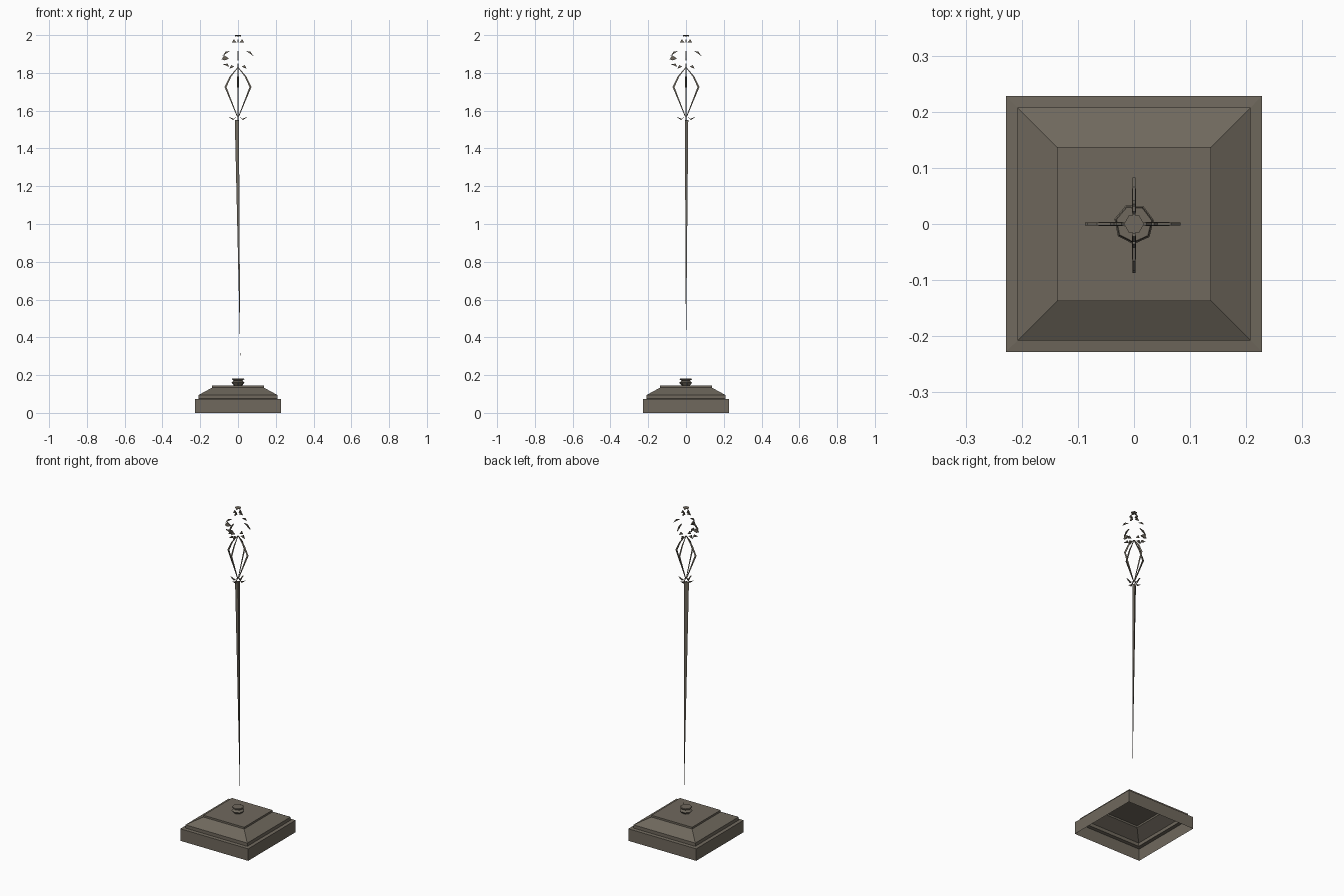
import bpy, math
from mathutils import Vector, Matrix

if "Cube" in bpy.data.objects:
    bpy.data.objects.remove(bpy.data.objects["Cube"])

metal = bpy.data.materials.new("weathered bronze")
metal.diffuse_color = (0.16, 0.14, 0.11, 1)
metal.use_nodes = True
metal.node_tree.nodes["Principled BSDF"].inputs["Base Color"].default_value = metal.diffuse_color


def make(name, verts, faces):
    me = bpy.data.meshes.new(name)
    me.from_pydata([tuple(v) for v in verts], [], faces)
    me.materials.append(metal)
    me.update()
    ob = bpy.data.objects.new(name, me)
    bpy.context.collection.objects.link(ob)
    return ob


def loft(name, profile, sides, phase=0.0, cap_top=True):
    """Stack of polygon rings given as (radius, height)."""
    verts, faces = [], []
    for r, z in profile:
        for i in range(sides):
            a = phase + math.tau * i / sides
            verts.append((r * math.cos(a), r * math.sin(a), z))
    for k in range(len(profile) - 1):
        for i in range(sides):
            j = (i + 1) % sides
            faces.append((k * sides + i, k * sides + j, (k + 1) * sides + j, (k + 1) * sides + i))
    if cap_top:
        n = (len(profile) - 1) * sides
        faces.append(tuple(range(n, n + sides)))
    return make(name, verts, faces)


def shard(name, pts, angle, thick=0.003):
    """Thin triangular leaf lying in a vertical radial plane; pts are (radius, height)."""
    rot = Matrix.Rotation(angle, 3, 'Z')
    verts = [rot @ Vector((r, s * thick, z)) for s in (-1, 1) for r, z in pts]
    n = len(pts)
    faces = [tuple(range(n)), tuple(range(2 * n - 1, n - 1, -1))]
    faces += [(i, i + n, (i + 1) % n + n, (i + 1) % n) for i in range(n)]
    return make(name, verts, faces)


def rib(name, path, angle):
    """Ridged strip; path rows are (outer radius, inner radius, height, half width)."""
    rot = Matrix.Rotation(angle, 3, 'Z')
    verts, faces = [], []
    for ro, ri, z, w in path:
        verts += [rot @ Vector(p) for p in ((ro, 0, z), (ri, w, z), (ri, -w, z))]
    for k in range(len(path) - 1):
        for i in range(3):
            j = (i + 1) % 3
            faces.append((3 * k + i, 3 * k + j, 3 * k + 3 + j, 3 * k + 3 + i))
    return make(name, verts, faces)


# Stepped square plinth, open underneath
R2 = math.sqrt(2)
steps = [(0.228, 0), (0.228, 0.073), (0.208, 0.075), (0.208, 0.095), (0.137, 0.134), (0.137, 0.145)]
loft("plinth", [(r * R2, z) for r, z in steps], 4, math.pi / 4)

# Faceted collar on the plinth
loft("collar", [(0.022, 0.145), (0.036, 0.160), (0.024, 0.170), (0.034, 0.178), (0.032, 0.183)], 7, 0.2)

# Needle-like pole, widening upward
make("pole",
     [(-0.017, -0.004, 1.55), (0.005, -0.006, 1.55), (0.004, 0.012, 1.55), (0.012, 0, 0.30)],
     [(0, 1, 2), (0, 3, 1), (1, 3, 2), (2, 3, 0)])
shard("pole_splinter", [(0.015, 0.195), (0.017, 0.195), (0.017, 0.215)], 0, 0.001)

# Finial: four-fold cage ribs, bottom leaves and upper leaf shards
rib_path = [(0.006, 0.002, 1.57, 0.002), (0.071, 0.061, 1.725, 0.004),
            (0.045, 0.036, 1.78, 0.004), (0.004, 0.0, 1.828, 0.002)]
leaves = {
    "bottom_leaf": [(0.0, 1.575), (0.022, 1.557), (0.050, 1.568), (0.026, 1.549)],
    "shoulder_leaf": [(0.020, 1.832), (0.045, 1.822), (0.036, 1.842)],
    "side_leaf": [(0.042, 1.917), (0.066, 1.912), (0.083, 1.888)],
    "crown_leaf": [(0.008, 1.962), (0.032, 1.962), (0.022, 1.978)],
    "tip_leaf": [(0.0, 1.999), (0.018, 1.998), (0.012, 1.991)],
}
curls = {
    "lower_curl": [(0.048, 1.832), (0.080, 1.846), (0.055, 1.849)],
    "upper_curl": [(0.048, 1.876), (0.070, 1.866), (0.087, 1.872), (0.072, 1.893)],
}
for q in range(4):
    a = q * math.pi / 2
    rib(f"cage_rib_{q}", rib_path, a)
    for nm, pts in leaves.items():
        shard(f"{nm}_{q}", pts, a)
    if q >= 2:  # curls survive only on the left and front
        for nm, pts in curls.items():
            shard(f"{nm}_{q}", pts, a)

# Flat tip cap
loft("tip_cap", [(0.012, 1.996), (0.018, 2.0)], 6)
